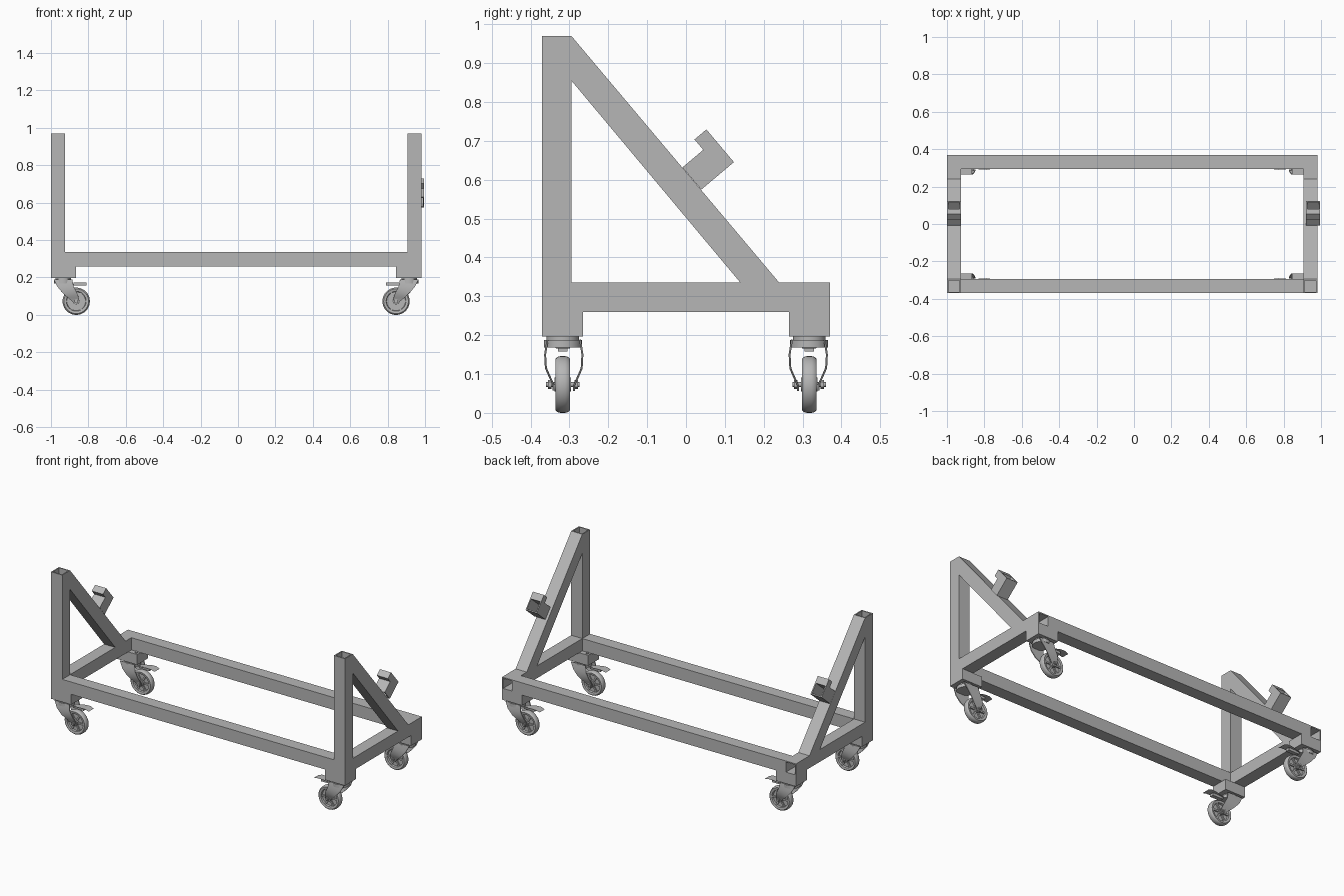
import bpy, bmesh, math
from mathutils import Matrix, Vector

cube = bpy.data.objects.get("Cube")
if cube:
    bpy.data.objects.remove(cube, do_unlink=True)

steel = bpy.data.materials.new("steel_grey")
steel.use_nodes = True
GREY = (0.47, 0.47, 0.47, 1)
steel.diffuse_color = GREY
steel.node_tree.nodes["Principled BSDF"].inputs["Base Color"].default_value = GREY

MID = -0.01       # the frame's mirror plane in x
WALL = 0.007      # tube wall
IN, OUT = 0.915, 0.99
BACK, INNER = 0.37, 0.295
LOW, HIGH = 0.26, 0.335


def finish(name, bm, mirror="", wall=0, smooth=False, x=MID):
    bmesh.ops.recalc_face_normals(bm, faces=bm.faces)
    mesh = bpy.data.meshes.new(name)
    bm.to_mesh(mesh)
    bm.free()
    mesh.materials.append(steel)
    obj = bpy.data.objects.new(name, mesh)
    obj.location.x = x
    bpy.context.collection.objects.link(obj)
    if wall:
        mod = obj.modifiers.new("wall", "SOLIDIFY")
        mod.thickness = wall
        mod.offset = -1
        mod.use_even_offset = True
    if mirror:
        mod = obj.modifiers.new("mirror", "MIRROR")
        mod.use_axis = ["X" in mirror, "Y" in mirror, False]
        mod.use_mirror_merge = False
    if smooth:
        bpy.ops.object.select_all(action="DESELECT")
        obj.select_set(True)
        bpy.context.view_layer.objects.active = obj
        bpy.ops.object.shade_smooth_by_angle(angle=math.radians(35))
    return obj


def add_box(bm, lo, hi, matrix=Matrix()):
    lo, hi = Vector(lo), Vector(hi)
    m = matrix @ Matrix.Translation((lo + hi) / 2) @ Matrix.Diagonal((*(hi - lo), 1))
    return bmesh.ops.create_cube(bm, size=1, matrix=m)["verts"]


def box(name, lo, hi, mirror="", matrix=Matrix(), open_ends=None, x=MID):
    """Box, or a hollow tube when open_ends names the tube's own axis."""
    bm = bmesh.new()
    add_box(bm, lo, hi, matrix)
    if open_ends is not None:
        axis = matrix.to_3x3() @ Vector([i == open_ends for i in range(3)])
        bm.normal_update()
        ends = [f for f in bm.faces if abs(f.normal.dot(axis)) > 0.9]
        bmesh.ops.delete(bm, geom=ends, context="FACES_ONLY")
    return finish(name, bm, mirror, WALL if open_ends is not None else 0, x=x)


def add_cylinder(bm, radius, depth, centre, axis="Z", sides=32):
    m = Matrix.Translation(centre)
    if axis == "Y":
        m = m @ Matrix.Rotation(math.pi / 2, 4, "X")
    bmesh.ops.create_cone(bm, cap_ends=True, segments=sides, radius1=radius,
                          radius2=radius, depth=depth, matrix=m)


# Frame of square tube
box("upright_posts", (IN, -BACK, LOW), (OUT, -INNER, 0.97), "X", open_ends=2)
box("side_rails", (IN, -INNER, LOW), (OUT, BACK, HIGH), "X", open_ends=1)
box("cross_rails", (-IN, INNER, LOW), (IN, BACK, HIGH), "Y", open_ends=0)

# Diagonal braces, cut to meet the post and the rail
bm = bmesh.new()
outline = [(-INNER, 0.97), (-INNER, 0.855), (0.14, HIGH), (0.24, HIGH)]
face = bm.faces.new([bm.verts.new((IN, y, z)) for y, z in outline])
ext = bmesh.ops.extrude_face_region(bm, geom=[face])["geom"]
bmesh.ops.translate(bm, vec=(OUT - IN, 0, 0),
                    verts=[v for v in ext if isinstance(v, bmesh.types.BMVert)])
finish("diagonal_braces", bm, "X")

# Stub tubes with a stop tab, square to the braces
tilt = Matrix.Translation((0, 0.015, 0.603)) @ Matrix.Rotation(-math.atan2(0.76, 0.64), 4, "X")
for side, cx in (("right", -0.9625), ("left", 0.9575)):
    box(side + "_stub", (-0.0375, -0.0375, 0), (0.0375, 0.0375, 0.11),
        matrix=tilt, open_ends=2, x=cx)
    box(side + "_stop_tab", (-0.0375, -0.0725, 0.07), (0.0375, -0.0375, 0.11),
        matrix=tilt, x=cx)

# Caster mounting blocks and their bolts
box("caster_blocks", (0.855, 0.265, 0.197), (OUT, BACK, LOW), "XY")
bm = bmesh.new()
add_cylinder(bm, 0.008, 0.008, (0.872, 0.281, LOW + 0.002), sides=16)
finish("mounting_bolts", bm, "XY", smooth=True)

WX, WY, WZ = 0.855, 0.317, 0.073   # wheel centre
SX = 0.925                         # swivel centre

# Wheels: turned tyre, web and hub, with spokes
bm = bmesh.new()
half = [(0.018, 0.021), (0.018, 0.006), (0.05, 0.006), (0.053, 0.016),
        (0.066, 0.0185), (0.071, 0.014), (0.073, 0.006)]
profile = [(0, 0.021)] + half + [(r, -y) for r, y in reversed(half)] + [(0, -0.021)]
verts = [bm.verts.new((WX + r, WY + y, WZ)) for r, y in profile]
edges = [bm.edges.new(pair) for pair in zip(verts, verts[1:])]
bmesh.ops.spin(bm, geom=verts + edges, cent=(WX, WY, WZ), axis=(0, 1, 0),
               angle=math.tau, steps=40, use_duplicate=False)
bmesh.ops.remove_doubles(bm, verts=bm.verts, dist=0.0002)
for i in range(6):
    turn = Matrix.Translation((WX, WY, WZ)) @ Matrix.Rotation(i * math.tau / 6, 4, "Y")
    add_box(bm, (0.015, -0.014, -0.005), (0.054, 0.014, 0.005), turn)
finish("wheels", bm, "XY", smooth=True)

# Axles with hexagonal nuts
bm = bmesh.new()
add_cylinder(bm, 0.006, 0.086, (WX, WY, WZ), "Y", 16)
for s in (-1, 1):
    add_cylinder(bm, 0.012, 0.009, (WX, WY + s * 0.034, WZ), "Y", 6)
finish("axles", bm, "XY")

# Swivel heads
bm = bmesh.new()
add_cylinder(bm, 0.049, 0.02, (SX, WY, 0.178))
add_cylinder(bm, 0.042, 0.012, (SX, WY, 0.192))
finish("swivel_heads", bm, "XY", smooth=True)

# Forks: bowed plates, rows of height, inner x, outer x, half width
rows = [(0.188, 0.876, 0.975, 0.042), (0.15, 0.868, 0.955, 0.048),
        (0.115, 0.85, 0.925, 0.046), (0.092, 0.842, 0.9, 0.036),
        (0.073, 0.838, 0.877, 0.027), (0.057, 0.846, 0.866, 0.026)]
bm = bmesh.new()
for s in (-1, 1):
    loops = [[bm.verts.new((x, WY + s * w, z)) for x in (x0, x1)] for z, x0, x1, w in rows]
    for a, b in zip(loops, loops[1:]):
        bm.faces.new((a[0], a[1], b[1], b[0]))
bmesh.ops.recalc_face_normals(bm, faces=bm.faces)
bmesh.ops.solidify(bm, geom=bm.faces[:], thickness=0.005)
finish("forks", bm, "XY", smooth=True)

# Brake pedals: curved strip reaching inwards from the fork
bm = bmesh.new()
path = [(0.89, 0.166, 0.018), (0.85, 0.172, 0.02), (0.81, 0.178, 0.026),
        (0.78, 0.178, 0.027), (0.757, 0.17, 0.024)]
loops = [[bm.verts.new((x, WY + s * w, z)) for s in (-1, 1)] for x, z, w in path]
for a, b in zip(loops, loops[1:]):
    bm.faces.new((a[0], a[1], b[1], b[0]))
bmesh.ops.solidify(bm, geom=bm.faces[:], thickness=0.006)
add_box(bm, (0.8, WY - 0.012, 0.158), (0.87, WY + 0.012, 0.173))
finish("brake_pedals", bm, "XY", smooth=True)
